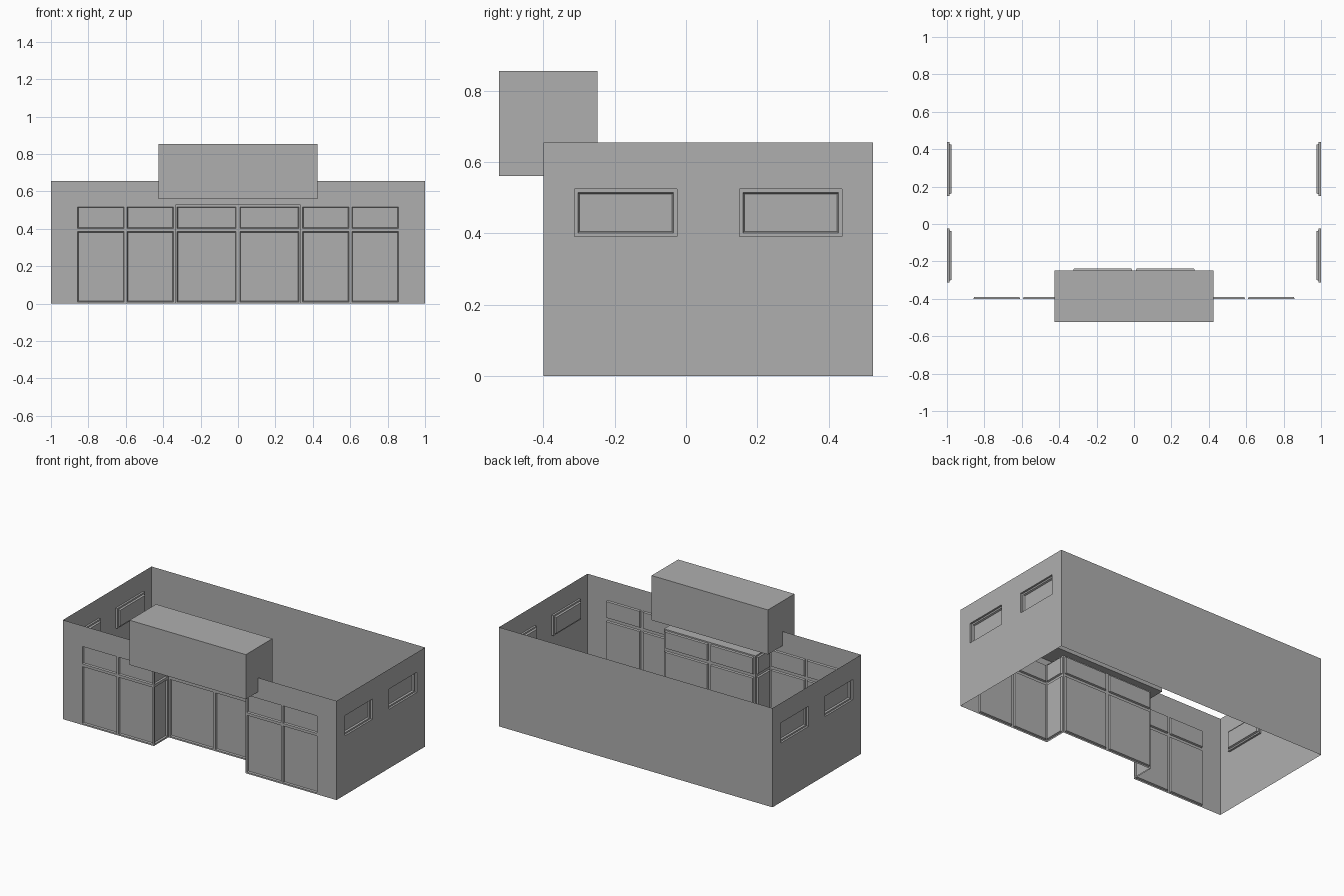
import bpy, bmesh
from mathutils import Vector

if "Cube" in bpy.data.objects:
    bpy.data.objects.remove(bpy.data.objects["Cube"])

DOOR = [(0, 0), (0.004, 0.01)]                                  # (margin, depth) steps
WINDOW = [(0, 0), (0, 0.013), (0.01, 0.013), (0.014, 0.024)]
ROWS = [(0.01, 0.385), (0.403, 0.518)]

GREY = bpy.data.materials.new("dark_grey")
GREY.diffuse_color = (0.43, 0.43, 0.43, 1)
GREY.use_nodes = True
GREY.node_tree.nodes["Principled BSDF"].inputs["Base Color"].default_value = GREY.diffuse_color


def wall(name, origin, u_dir, v_dir, width, height, panes=(), steps=DOOR):
    """Single-sheet wall with stepped-in panes; normal is u x v. Mirrored in x."""
    origin, U, V = Vector(origin), Vector(u_dir), Vector(v_dir)
    N = U.cross(V)
    bm = bmesh.new()

    def pt(u, v, d=0):
        return bm.verts.new(origin + U * u + V * v - N * d)

    us = sorted({0, width} | {u for p in panes for u in p[:2]})
    vs = sorted({0, height} | {v for p in panes for v in p[2:]})
    # flat cells around the panes
    for a, b in zip(us, us[1:]):
        for c, d in zip(vs, vs[1:]):
            if (a, b, c, d) not in panes:
                bm.faces.new([pt(a, c), pt(b, c), pt(b, d), pt(a, d)])
    # stepped frames and glass
    for a, b, c, d in panes:
        prev = None
        for m, dep in steps:
            ring = [pt(a + m, c + m, dep), pt(b - m, c + m, dep),
                    pt(b - m, d - m, dep), pt(a + m, d - m, dep)]
            if prev:
                for i in range(4):
                    j = (i + 1) % 4
                    bm.faces.new([prev[i], prev[j], ring[j], ring[i]])
            prev = ring
        bm.faces.new(prev)
    bmesh.ops.remove_doubles(bm, verts=bm.verts, dist=1e-5)
    me = bpy.data.meshes.new(name)
    bm.to_mesh(me)
    bm.free()
    me.materials.append(GREY)
    ob = bpy.data.objects.new(name, me)
    bpy.context.collection.objects.link(ob)
    mod = ob.modifiers.new("mirror", 'MIRROR')
    mod.merge_threshold = 1e-5
    return ob


X, Y, Z = (1, 0, 0), (0, 1, 0), (0, 0, 1)
NX, NY = (-1, 0, 0), (0, -1, 0)
FRONT, BACK, TOP = -0.40, 0.525, 0.655
RX, RY, RZ = 0.335, -0.248, 0.527       # entrance recess half width, back, top

# shop front either side of the entrance
cols = [(0.345 - RX, 0.593 - RX), (0.609 - RX, 0.858 - RX)]
wall("front_wall", (RX, FRONT, 0), X, Z, 1 - RX, TOP,
     [(a, b, c, d) for a, b in cols for c, d in ROWS])
wall("entrance_lintel", (0, FRONT, RZ), X, Z, RX, TOP - RZ)

# recessed entrance
wall("entrance_doors", (0, RY, 0), X, Z, RX, RZ, [(0.01, 0.325, c, d) for c, d in ROWS])
depth = RY - FRONT
wall("entrance_side", (RX, RY, 0), NY, Z, depth, RZ,
     [(0.01, depth - 0.01, c, d) for c, d in ROWS])
wall("entrance_ceiling", (0, RY, RZ), X, NY, RX, depth)

# side walls with two framed windows, and the plain back wall
wall("side_wall", (1, FRONT, 0), Y, Z, BACK - FRONT, TOP,
     [(y - FRONT, y - FRONT + 0.288, 0.391, 0.524) for y in (-0.313, 0.15)], WINDOW)
wall("back_wall", (1, BACK, 0), NX, Z, 1, TOP)

# sign box over the entrance
bpy.ops.mesh.primitive_cube_add(size=1, location=(0, (-0.525 + RY) / 2, (0.56 + 0.855) / 2))
sign = bpy.context.object
sign.name = "sign_box"
sign.scale = (0.85, RY + 0.525, 0.295)
sign.data.materials.append(GREY)
